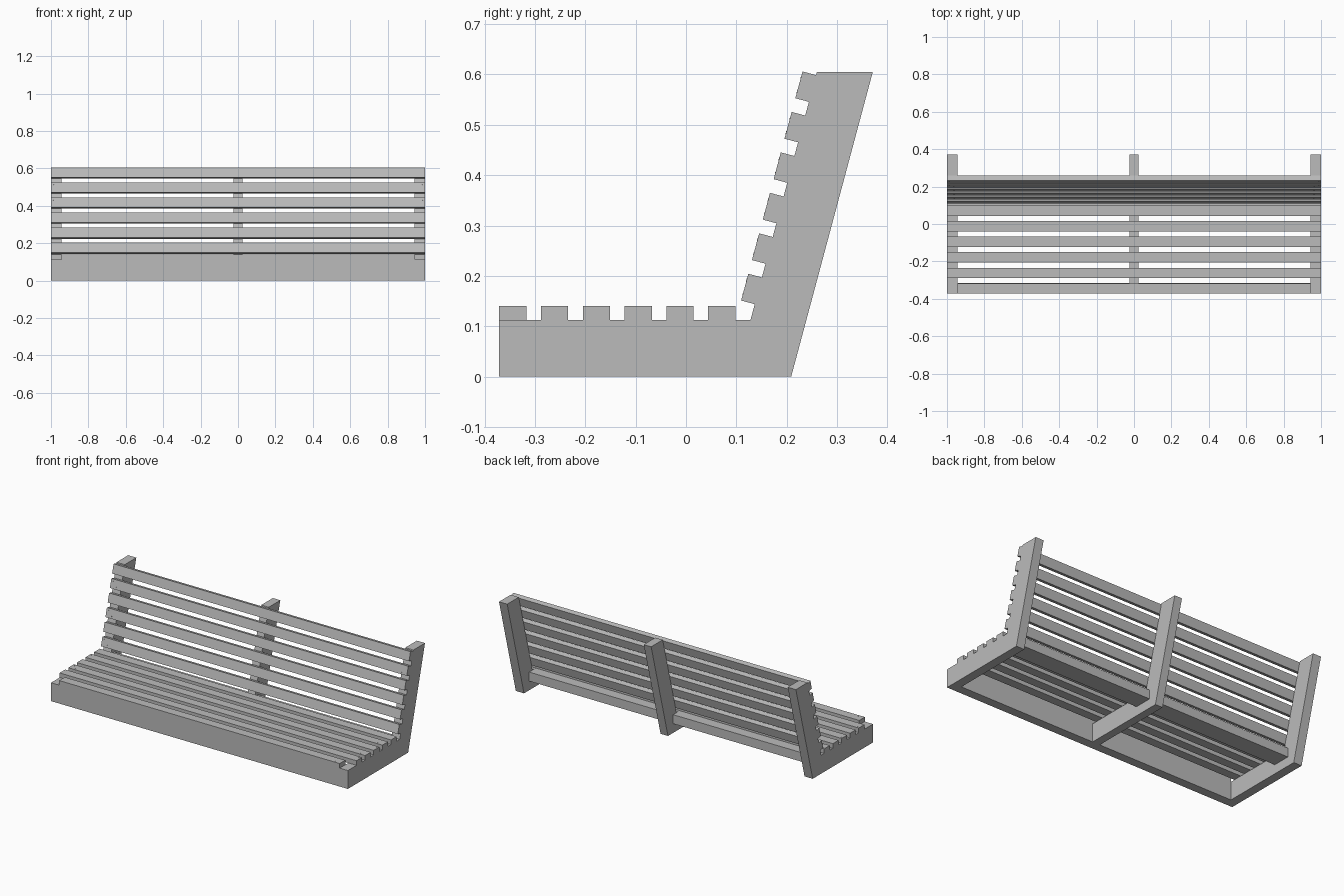
import bpy
import bmesh
import math
from mathutils import Matrix, Vector

cube = bpy.data.objects.get("Cube")
if cube:
    bpy.data.objects.remove(cube, do_unlink=True)

wood = bpy.data.materials.new("plain_grey")
wood.use_nodes = True
wood.diffuse_color = (0.5, 0.5, 0.5, 1)
wood.node_tree.nodes["Principled BSDF"].inputs["Base Color"].default_value = (0.5, 0.5, 0.5, 1)


def finish(name, bm):
    bmesh.ops.recalc_face_normals(bm, faces=bm.faces)
    mesh = bpy.data.meshes.new(name)
    bm.to_mesh(mesh)
    bm.free()
    mesh.materials.append(wood)
    obj = bpy.data.objects.new(name, mesh)
    bpy.context.collection.objects.link(obj)
    return obj


def extrude_profile(name, profile, x0, x1):
    """Sweep a y-z outline along x."""
    bm = bmesh.new()
    face = bm.faces.new([bm.verts.new((x0, y, z)) for y, z in profile])
    out = bmesh.ops.extrude_face_region(bm, geom=[face])
    moved = [v for v in out["geom"] if isinstance(v, bmesh.types.BMVert)]
    bmesh.ops.translate(bm, verts=moved, vec=(x1 - x0, 0, 0))
    return finish(name, bm)


def board(name, half_length, y0, y1, z0, z1):
    outline = [(y0, z0), (y1, z0), (y1, z1), (y0, z1)]
    return extrude_profile(name, outline, -half_length, half_length)


def screws(name, origin, along, normal, x_outer):
    """Two tiny screw heads near each end of a slat."""
    bm = bmesh.new()
    turn = Vector((0, 0, 1)).rotation_difference(normal).to_matrix().to_4x4()
    for side in (-1, 1):
        for inset, t in ((0.012, 0.042), (0.038, 0.013)):
            spot = origin + along * t + Vector((side * (x_outer - inset), 0, 0))
            bmesh.ops.create_cone(bm, cap_ends=True, segments=8, radius1=0.003,
                                  radius2=0.003, depth=0.001,
                                  matrix=Matrix.Translation(spot) @ turn)
    finish(name, bm)


HALF = 1.0
POST = 0.055
FRONT = -0.371
SEAT = 0.112
THICK = 0.028
WIDTH = 0.055
tilt = math.radians(15)
up = Vector((0, math.sin(tilt), math.cos(tilt)))
back = Vector((0, math.cos(tilt), -math.sin(tilt)))

# L-shaped frames: two ends and the middle
frame = [(FRONT + POST, 0), (0.209, 0), (0.371, 0.605), (0.26, 0.605),
         (0.128, SEAT), (FRONT + POST, SEAT)]
for name, x0, x1 in (("right_frame", -HALF, -HALF + POST),
                     ("middle_frame", -0.025, 0.025),
                     ("left_frame", HALF - POST, HALF)):
    extrude_profile(name, frame, x0, x1)

# Front board and rear rail
board("front_board", HALF, FRONT, FRONT + POST, 0, SEAT)
board("rear_rail", HALF - POST, 0.05, 0.16, 0.056, SEAT - 0.001)

# Seat slats, the first one shorter
for i in range(6):
    y = FRONT + 0.083 * i
    half = HALF - POST if i == 0 else HALF
    board(f"seat_slat_{i + 1}", half, y, y + 0.054, SEAT, SEAT + THICK)
    screws(f"seat_screws_{i + 1}", Vector((0, y, SEAT + THICK)),
           Vector((0, 1, 0)), Vector((0, 0, 1)), half)

# Back slats, leaning with the frames
for i in range(6):
    low = Vector((0, 0.1095, 0.151)) + up * (0.0832 * i)
    corners = [low, low + back * THICK, low + back * THICK + up * WIDTH, low + up * WIDTH]
    extrude_profile(f"back_slat_{i + 1}", [(c.y, c.z) for c in corners], -HALF, HALF)
    screws(f"back_screws_{i + 1}", low, up, -back, HALF)
